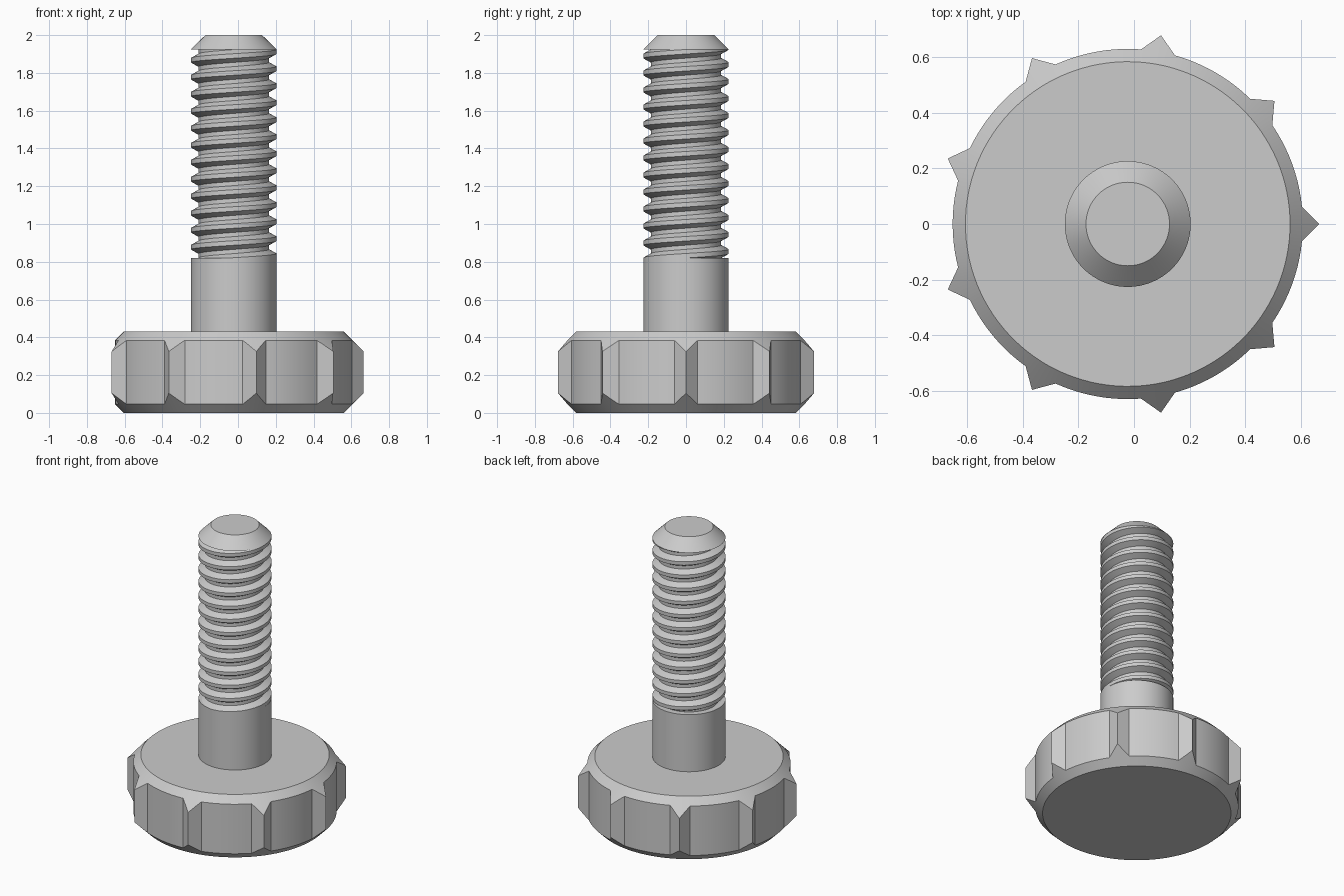
import bpy, bmesh
from math import cos, sin, pi, radians, atan2, hypot

if "Cube" in bpy.data.objects:
    bpy.data.objects.remove(bpy.data.objects["Cube"])

CX = -0.0225  # screw axis offset (nine teeth are not symmetric in x)


def finish(name, bm):
    me = bpy.data.meshes.new(name)
    bm.to_mesh(me)
    bm.free()
    ob = bpy.data.objects.new(name, me)
    ob.location.x = CX
    bpy.context.collection.objects.link(ob)
    bpy.ops.object.select_all(action='DESELECT')
    ob.select_set(True)
    bpy.context.view_layer.objects.active = ob
    bpy.ops.object.shade_smooth_by_angle(angle=radians(25))
    return ob


def stack_rings(name, rings):
    """Skin closed rings from bottom to top and cap both ends."""
    bm = bmesh.new()
    loops = [[bm.verts.new(p) for p in ring] for ring in rings]
    n = len(loops[0])
    for a, b in zip(loops, loops[1:]):
        for i in range(n):
            j = (i + 1) % n
            bm.faces.new((a[i], a[j], b[j], b[i]))
    bm.faces.new(loops[0][::-1])
    bm.faces.new(loops[-1])
    return finish(name, bm)


def circle(r, z, n=96):
    return [(r * cos(2 * pi * i / n), r * sin(2 * pi * i / n), z) for i in range(n)]


# Knob: round outline with nine pointed teeth, trimmed by 45 degree cones
R_FLAT, R_BODY, R_TIP, H = 0.583, 0.629, 0.688, 0.43
HALF = 0.062
base_x = (R_BODY ** 2 - HALF ** 2) ** 0.5
outline = []
for k in range(9):
    a0 = radians(40 * k)
    for i in range(-4, 5):  # tooth flanks
        t = i / 4
        x, y = R_TIP + (base_x - R_TIP) * abs(t), HALF * t
        outline.append((a0 + atan2(y, x), hypot(x, y)))
    edge = atan2(HALF, base_x)
    gap = radians(40) - 2 * edge
    for i in range(1, 10):  # arc to next tooth
        outline.append((a0 + edge + gap * i / 10, R_BODY))


def ring(fr, fz):
    return [(fr(r) * cos(a), fr(r) * sin(a), fz(r)) for a, r in outline]


stack_rings("knob", [
    ring(lambda r: R_FLAT, lambda r: 0),
    ring(lambda r: r, lambda r: r - R_FLAT),
    ring(lambda r: r, lambda r: H - r + R_FLAT),
    ring(lambda r: R_FLAT, lambda r: H),
])

# Plain shank and chamfered tip
R, ROOT, Z0, Z1 = 0.226, 0.186, 0.82, 1.925
stack_rings("shank", [circle(R, H), circle(R, Z0)])
stack_rings("tip", [circle(R, Z1), circle(0.15, 2.0)])

# Right-handed thread, trimmed flat at both ends
PITCH, N = 0.09, 96
profile = [(R, -0.012), (R, 0.012), (ROOT, 0.034), (ROOT, 0.056)]
bm = bmesh.new()
cols = []
for i in range(N + 1):
    a = 2 * pi * i / N
    cols.append([bm.verts.new((r * cos(a), r * sin(a),
                               Z0 + 0.012 + PITCH * (k + i / N) + dz))
                 for k in range(-3, 15) for r, dz in profile])
for a, b in zip(cols, cols[1:]):
    for j in range(len(a) - 1):
        bm.faces.new((a[j], b[j], b[j + 1], a[j + 1]))
bmesh.ops.remove_doubles(bm, verts=bm.verts, dist=1e-5)
for z, d in ((Z0, -1), (Z1, 1)):
    bmesh.ops.bisect_plane(bm, geom=bm.verts[:] + bm.edges[:] + bm.faces[:],
                           plane_co=(0, 0, z), plane_no=(0, 0, d), clear_outer=True)
finish("thread", bm)
